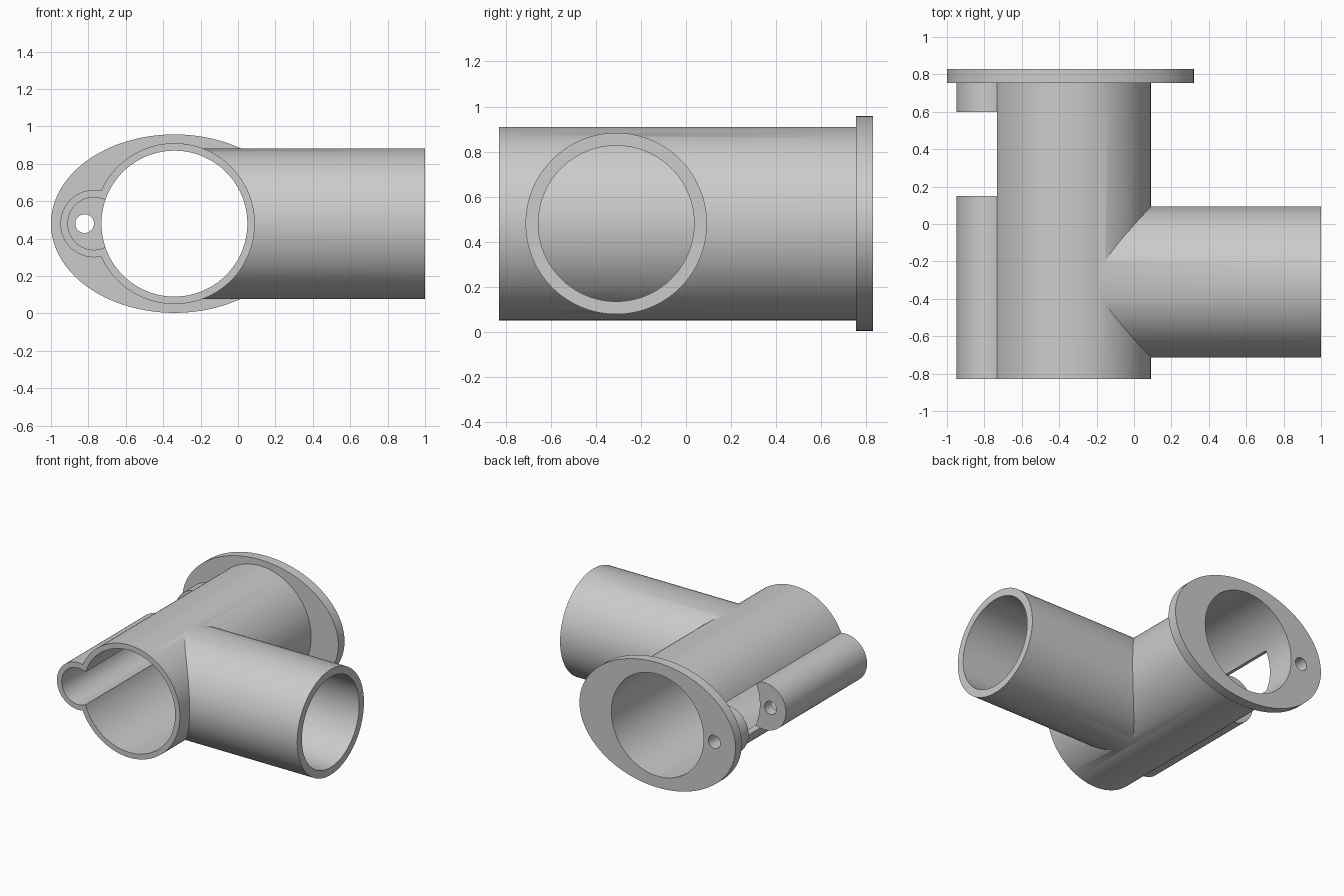
import bpy, math
from mathutils import Matrix

if "Cube" in bpy.data.objects:
    bpy.data.objects.remove(bpy.data.objects["Cube"])

CX, CZ = -0.34, 0.48          # main pipe axis
BX = -0.77                    # side boss axis
BRANCH_Y = -0.31              # branch pipe axis


def cylinder(name, axis, a, b, centre, r, r2=None, sides=128):
    """Elliptic cylinder along 'y' or 'x' from a to b; centre = other two coordinates."""
    bpy.ops.mesh.primitive_cylinder_add(vertices=sides, radius=1, depth=1)
    ob = bpy.context.object
    ob.name = name
    scale = Matrix.Diagonal((r, r2 or r, b - a, 1))
    if axis == 'y':
        rot = Matrix.Rotation(math.pi / 2, 4, 'X')
        loc = (centre[0], (a + b) / 2, centre[1])
    else:
        rot = Matrix.Rotation(math.pi / 2, 4, 'Y')
        loc = ((a + b) / 2, centre[0], centre[1])
    ob.data.transform(Matrix.Translation(loc) @ rot @ scale)
    return ob


def combine(target, other, operation):
    """Apply a boolean and remove the helper object."""
    mod = target.modifiers.new(operation.lower(), 'BOOLEAN')
    mod.operation = operation
    mod.solver = 'EXACT'
    mod.object = other
    bpy.context.view_layer.objects.active = target
    bpy.ops.object.modifier_apply(modifier=mod.name)
    bpy.data.objects.remove(other, do_unlink=True)


# Main pipe, with the window between the two bosses cut out
body = cylinder("pipe_fitting", 'y', -0.83, 0.79, (CX, CZ), 0.43)
combine(body, cylinder("window", 'y', 0.15, 0.60, (BX, CZ), 0.18), 'DIFFERENCE')

# Front and rear bosses beside the pipe
for a, b in ((-0.83, 0.15), (0.60, 0.78)):
    combine(body, cylinder("boss", 'y', a, b, (BX, CZ), 0.18), 'UNION')

# Oval flange at the back
combine(body, cylinder("flange", 'y', 0.755, 0.83, (CX, CZ), 0.66, 0.477), 'UNION')

# Hollow branch pipe, which stops against the main pipe wall
branch = cylinder("branch_pipe", 'x', -0.30, 1.0, (BRANCH_Y, CZ), 0.403)
combine(branch, cylinder("branch_bore", 'x', -0.5, 1.2, (BRANCH_Y, CZ), 0.346), 'DIFFERENCE')
combine(body, branch, 'UNION')

# Main bore, blind boss pocket and pin hole
combine(body, cylinder("main_bore", 'y', -1, 1, (CX, CZ), 0.39), 'DIFFERENCE')
combine(body, cylinder("boss_pocket", 'y', -1, 0.07, (BX, CZ), 0.14), 'DIFFERENCE')
combine(body, cylinder("pin_hole", 'y', -1, 1, (-0.82, CZ), 0.05, sides=64), 'DIFFERENCE')

# Smooth round walls, keep rims sharp
bpy.ops.object.select_all(action='DESELECT')
body.select_set(True)
bpy.context.view_layer.objects.active = body
bpy.ops.object.shade_smooth_by_angle(angle=math.radians(30))
